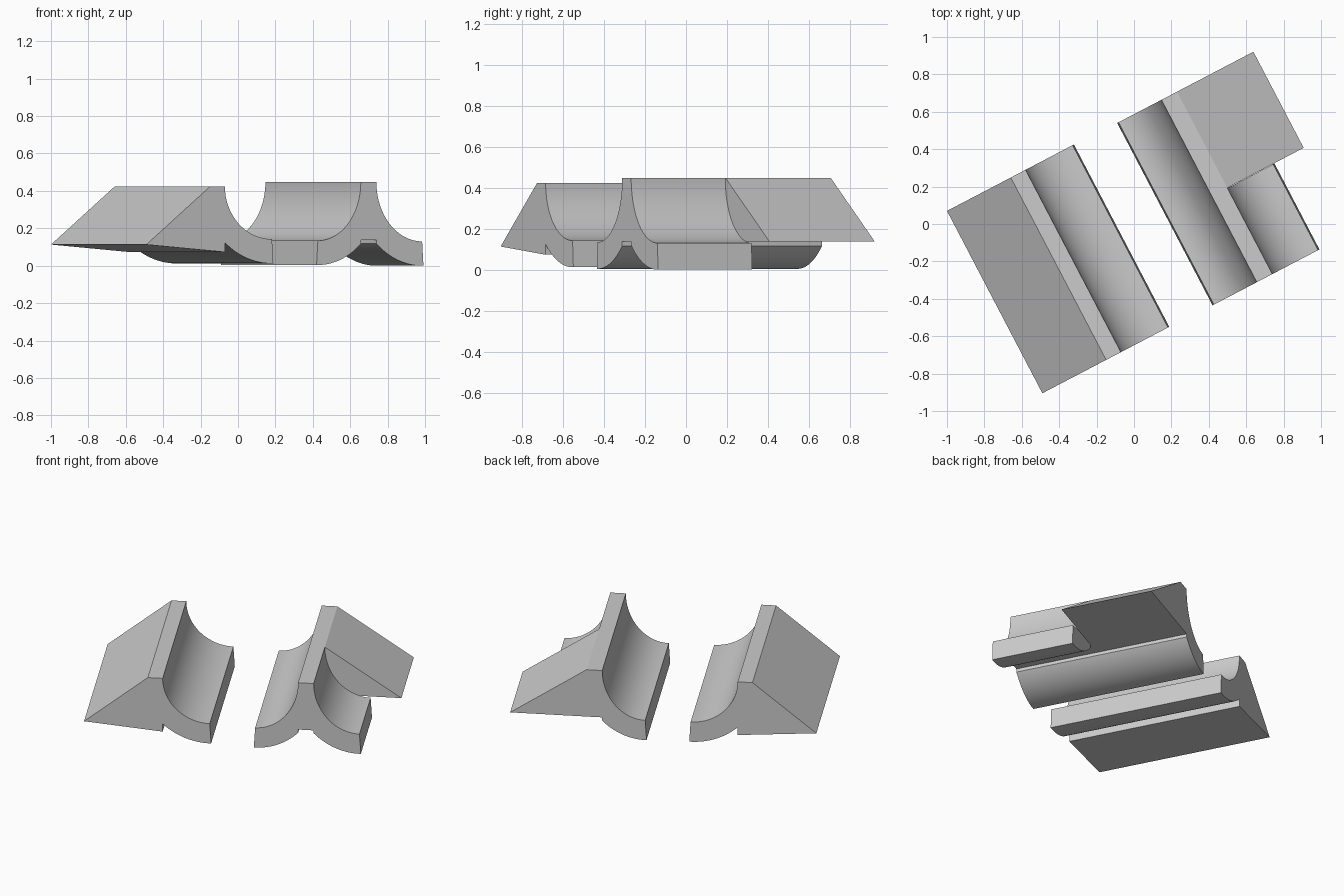
import bpy, bmesh, math
from mathutils import Vector

if "Cube" in bpy.data.objects:
    bpy.data.objects.remove(bpy.data.objects["Cube"])

LEN = math.hypot(0.51, 0.975)                 # full length of each block
T = Vector((0.51, -0.975, 0)).normalized()    # along the block
S = Vector((-T.y, T.x, 0))                    # across the block


def prism(name, origin, profile, t0, t1):
    """Extrude an (across, height) profile along the block direction."""
    bm = bmesh.new()
    o = Vector((*origin, 0))
    verts = [bm.verts.new(o + S * s + T * t0 + Vector((0, 0, z))) for s, z in profile]
    face = bm.faces.new(verts)
    ext = bmesh.ops.extrude_face_region(bm, geom=[face])
    bmesh.ops.translate(bm, vec=T * (t1 - t0),
                        verts=[v for v in ext["geom"] if isinstance(v, bmesh.types.BMVert)])
    bmesh.ops.recalc_face_normals(bm, faces=bm.faces)
    mesh = bpy.data.meshes.new(name)
    bm.to_mesh(mesh)
    bm.free()
    ob = bpy.data.objects.new(name, mesh)
    bpy.context.collection.objects.link(ob)
    bpy.context.view_layer.objects.active = ob
    for other in bpy.context.selected_objects:
        other.select_set(False)
    ob.select_set(True)
    bpy.ops.object.shade_smooth_by_angle(angle=math.radians(30))
    return ob


def cove(wall, end, top, floor, thick=0.13, n=24):
    """Quarter-round gutter profile from a wall out to its free end."""
    d = 1 if end > wall else -1
    a = abs(end - wall) - 0.008               # free end leans in slightly at the top
    b = top - floor - thick
    c = end - d * 0.008
    inner = [(c - d * a * math.cos(math.pi / 2 * i / n),
              top - b * math.sin(math.pi / 2 * i / n)) for i in range(n + 1)]
    ao, bo = a + thick, b + thick
    k = math.asin(a / ao)
    outer = [(c - d * ao * math.sin(k * i / n),
              top - bo * math.cos(k * i / n)) for i in range(1, n + 1)]
    return inner + [(end, floor)] + outer


# left block: ramp and gutter
left = (-1.0, 0.07)
prism("left_ramp", left, [(0, 0.113), (0.385, 0.424), (0.474, 0.424), (0.474, 0.073)], 0, LEN)
prism("left_gutter", left, cove(0.474, 0.766, 0.424, 0.012), 0, LEN)

# right block: central wall, full gutter, half-length ramp and half-length gutter
right = (-0.09, 0.54)
prism("right_wall", right, [(0.267, 0.138), (0.267, 0.447), (0.361, 0.447), (0.361, 0.138)], 0, LEN)
prism("right_inner_gutter", right, cove(0.267, 0.0, 0.447, 0.004), 0, LEN)
prism("right_ramp", right, [(0.361, 0.447), (0.822, 0.138), (0.361, 0.138)], 0, 0.58)
prism("right_outer_gutter", right, cove(0.361, 0.645, 0.447, 0.0), 0.582, LEN)
